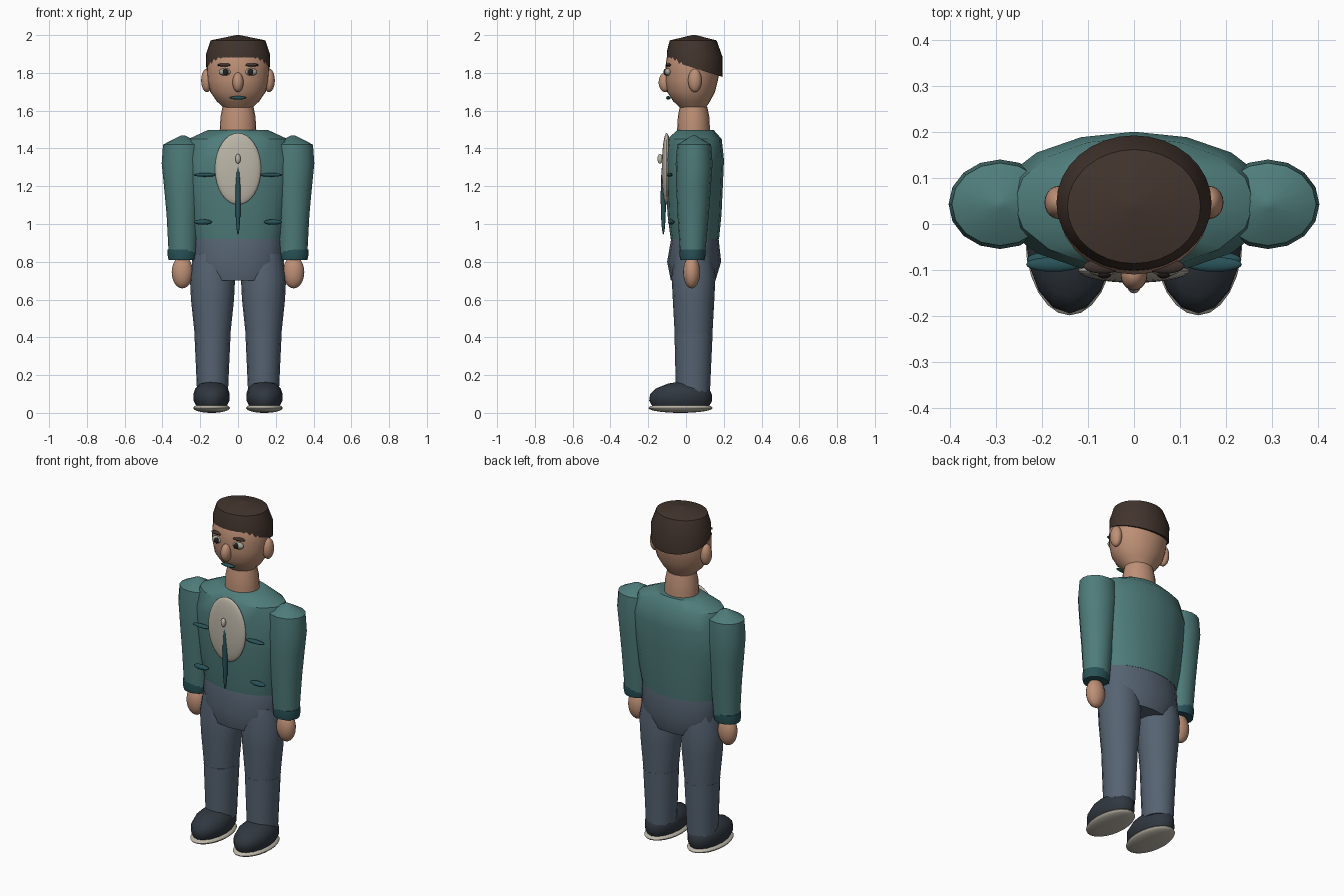
import bpy, bmesh, math
from mathutils import Matrix

cube = bpy.data.objects.get("Cube")
if cube:
    bpy.data.objects.remove(cube, do_unlink=True)


def material(name, *srgb):
    lin = [((c / 255 + 0.055) / 1.055) ** 2.4 for c in srgb] + [1]
    m = bpy.data.materials.new(name)
    m.use_nodes = True
    m.diffuse_color = lin
    m.node_tree.nodes["Principled BSDF"].inputs["Base Color"].default_value = lin
    return m


SKIN = material("skin", 190, 144, 118)
HAIR = material("dark_brown", 66, 52, 45)
TEAL = material("teal", 78, 124, 122)
DARK_TEAL = material("dark_teal", 40, 82, 88)
CREAM = material("cream", 188, 182, 168)
TROUSER = material("slate_blue", 86, 99, 114)
SHOE = material("charcoal", 48, 55, 63)
EYE = material("eye_grey", 165, 165, 152)
PUPIL = material("pupil_black", 38, 32, 30)


def finish(bm, name, mat):
    bmesh.ops.recalc_face_normals(bm, faces=bm.faces)
    mesh = bpy.data.meshes.new(name)
    bm.to_mesh(mesh)
    bm.free()
    mesh.materials.append(mat)
    ob = bpy.data.objects.new(name, mesh)
    bpy.context.collection.objects.link(ob)
    bpy.ops.object.select_all(action='DESELECT')
    ob.select_set(True)
    bpy.context.view_layer.objects.active = ob
    bpy.ops.object.shade_smooth_by_angle(angle=math.radians(42))
    return ob


def loft(name, mat, rings, x=0, segs=16):
    """Stack of ellipses: (z, centre y, half width, half depth, optional tilt)."""
    bm = bmesh.new()
    loops = []
    for z, cy, rx, ry, *tilt in rings:
        slope = tilt[0] if tilt else 0
        loop = []
        for i in range(segs):
            a = math.tau * i / segs
            dy = ry * math.sin(a)
            loop.append(bm.verts.new((x + rx * math.cos(a), cy + dy, z - slope * dy)))
        loops.append(loop)
    for low, high in zip(loops, loops[1:]):
        for i in range(segs):
            j = (i + 1) % segs
            bm.faces.new((low[i], low[j], high[j], high[i]))
    bm.faces.new(loops[0])
    bm.faces.new(loops[-1])
    return finish(bm, name, mat)


def ball(name, mat, centre, radii, segs=20):
    bm = bmesh.new()
    bmesh.ops.create_uvsphere(bm, u_segments=segs, v_segments=segs // 2 + 2, radius=1,
                              matrix=Matrix.Translation(centre) @ Matrix.Diagonal((*radii, 1)))
    return finish(bm, name, mat)


# Head, hair and neck
loft("head", SKIN, [(1.60, .04, .06, .055), (1.65, .03, .113, .098), (1.70, .027, .147, .127),
                    (1.76, .03, .161, .139), (1.82, .035, .165, .145), (1.88, .04, .163, .143),
                    (1.94, .04, .13, .115)], segs=28)
loft("hair", HAIR, [(1.825, .045, .168, .147, .31), (1.90, .046, .169, .147, .1),
                    (1.972, .038, .145, .124), (2.0, .042, .01, .01)], segs=32)
loft("neck", SKIN, [(1.46, .04, .098, .088), (1.52, .04, .096, .086),
                    (1.57, .04, .092, .083), (1.62, .04, .082, .073)], segs=20)
ball("nose", SKIN, (0, -.11, 1.75), (.029, .035, .052))
ball("mouth", DARK_TEAL, (0, -.093, 1.668), (.045, .012, .009))

# Jacket, shirt front and zip
loft("jacket_body", TEAL, [(.92, .047, .236, .128), (1.05, .045, .262, .143), (1.20, .045, .287, .15),
                           (1.34, .046, .3, .155), (1.45, .046, .262, .143),
                           (1.497, .05, .16, .097)])
ball("shirt_front", CREAM, (0, -.102, 1.292), (.122, .026, .19), 28)
ball("zip", DARK_TEAL, (0, -.12, 1.14), (.014, .014, .197))
ball("zip_pull", CREAM, (0, -.137, 1.345), (.014, .014, .026))

# Hips
loft("hips", TROUSER, [(.70, .038, .19, .118), (.80, .043, .243, .143), (.92, .047, .236, .126)])

for s, side in ((1, "left"), (-1, "right")):
    # Face details
    ball(side + "_ear", SKIN, (s * .165, .047, 1.76), (.03, .036, .062))
    ball(side + "_eye", EYE, (s * .068, -.095, 1.805), (.034, .019, .02))
    ball(side + "_pupil", PUPIL, (s * .065, -.109, 1.805), (.016, .01, .017), 14)
    ball(side + "_eyebrow", HAIR, (s * .068, -.092, 1.842), (.042, .016, .009))

    # Pocket trims
    ball(side + "_chest_pocket", DARK_TEAL, (s * .175, -.088, 1.26), (.06, .016, .01))
    ball(side + "_lower_pocket", DARK_TEAL, (s * .186, -.078, 1.01), (.048, .017, .014))

    # Sleeve, cuff and hand
    loft(side + "_sleeve", TEAL, [(.84, .035, .075, .066), (1.05, .038, .086, .083),
                                  (1.20, .04, .1, .092), (1.32, .043, .112, .0975),
                                  (1.42, .043, .105, .09), (1.468, .043, .012, .011)], x=s * .292)
    loft(side + "_cuff", DARK_TEAL, [(.81, .034, .073, .064), (.835, .034, .078, .069),
                                     (.865, .035, .077, .068)], x=s * .295)
    ball(side + "_hand", SKIN, (s * .295, .03, .745), (.056, .045, .086))

    # Leg and shoe
    loft(side + "_thigh", TROUSER, [(.42, .04, .095, .1), (.60, .04, .114, .11),
                                    (.72, .04, .12, .116), (.84, .04, .1, .1)], x=s * .135)
    loft(side + "_shin", TROUSER, [(.11, .037, .082, .09), (.25, .038, .088, .095),
                                   (.42, .04, .096, .101)], x=s * .135)
    loft(side + "_shoe", SHOE, [(.035, -.028, .08, .15), (.065, -.028, .095, .167),
                                (.10, -.027, .096, .163), (.13, -.018, .086, .14),
                                (.155, -.01, .06, .085), (.163, -.01, .03, .04)], x=s * .14)
    ball(side + "_sole", CREAM, (s * .14, -.029, .026), (.097, .17, .026), 24)
